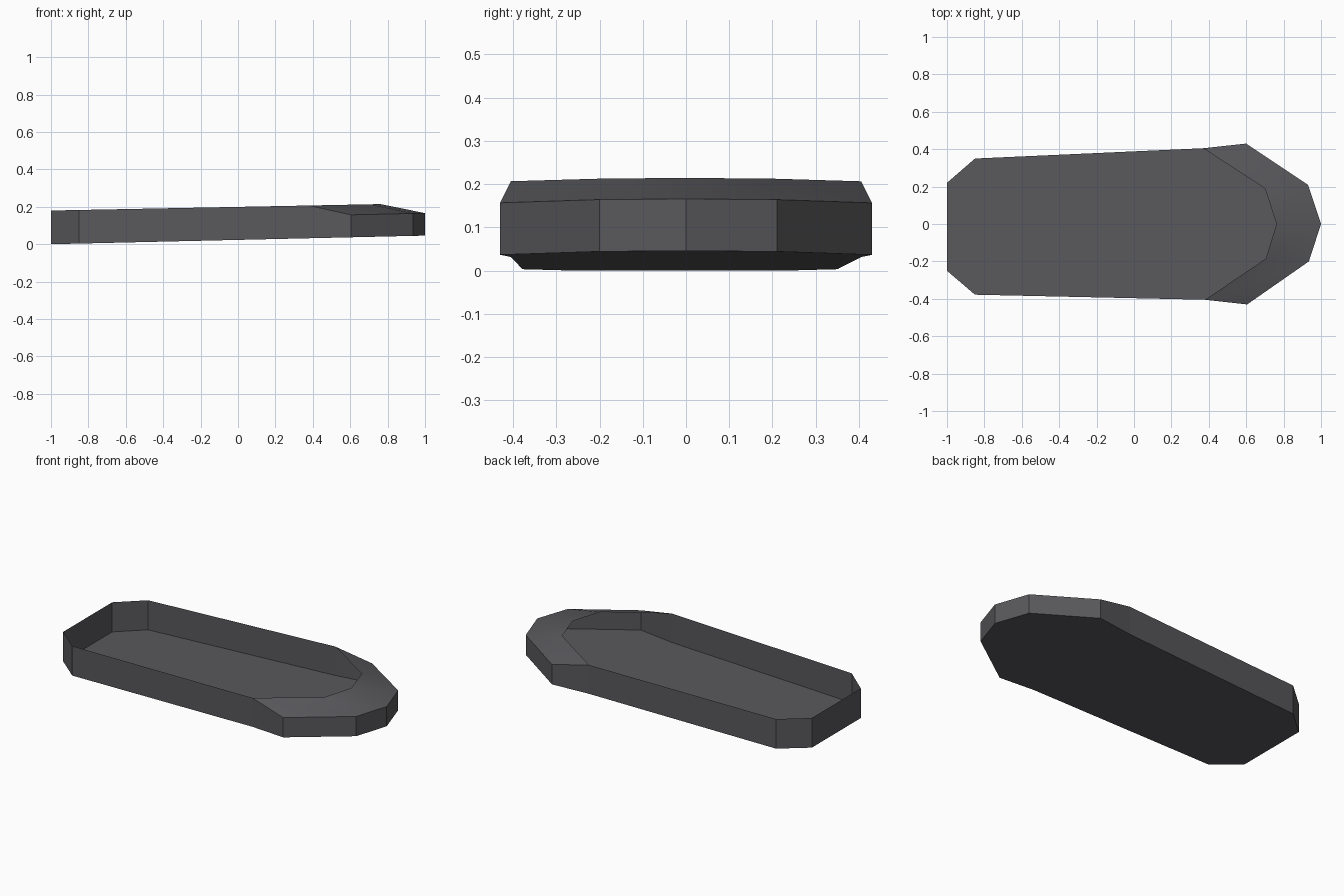
import bpy
import bmesh

cube = bpy.data.objects.get("Cube")
if cube:
    bpy.data.objects.remove(cube, do_unlink=True)

grey = bpy.data.materials.new("dark grey")
grey.use_nodes = True
colour = (0.1, 0.1, 0.109, 1)
grey.diffuse_color = colour
grey.node_tree.nodes["Principled BSDF"].inputs["Base Color"].default_value = colour

# Plan outline, counter-clockwise from the rear right corner
outline = [(-1, -0.25), (-0.85, -0.378), (0.38, -0.405), (0.605, -0.43),
           (0.935, -0.2), (1, 0), (0.93, 0.21), (0.6, 0.43),
           (0.37, 0.405), (-0.85, 0.35), (-1, 0.22)]
NOSE = range(2, 9)  # outline points bordering the sloping lip
# Front edge of the opening, between the two side points
opening = [(0.705, -0.185), (0.762, 0), (0.7, 0.19)]


def floor_z(x):
    return 0.023 * (x + 1)


def rim_z(x):
    return 0.18 + 0.0195 * (x + 1)


def wall_top(x):
    return rim_z(x) if x < 0.5 else floor_z(x) + 0.12


def make_object(name, build):
    bm = bmesh.new()
    build(bm)
    mesh = bpy.data.meshes.new(name)
    bm.to_mesh(mesh)
    bm.free()
    mesh.materials.append(grey)
    obj = bpy.data.objects.new(name, mesh)
    bpy.context.collection.objects.link(obj)
    return obj


# Tilted floor with thin upright walls
def build_tray(bm):
    low = [bm.verts.new((x, y, floor_z(x))) for x, y in outline]
    high = [bm.verts.new((x, y, wall_top(x))) for x, y in outline]
    bm.faces.new(low[::-1])
    n = len(outline)
    for i in range(n):
        j = (i + 1) % n
        bm.faces.new((low[i], low[j], high[j], high[i]))


# Sloping lip from the nose wall up to the opening
def build_lip(bm):
    outer = [bm.verts.new((*outline[i], wall_top(outline[i][0]))) for i in NOSE]
    inner = [bm.verts.new((x, y, rim_z(x))) for x, y in opening]
    right, left = outer[0], outer[-1]
    edge = outer[1:-1]
    bm.faces.new((right, edge[0], edge[1], inner[0]))
    bm.faces.new((inner[0], edge[1], edge[2], inner[1]))
    bm.faces.new((inner[1], edge[2], edge[3], inner[2]))
    bm.faces.new((inner[2], edge[3], edge[4], left))


make_object("tray_shell", build_tray)
lip = make_object("front_lip", build_lip)
bpy.ops.object.select_all(action="DESELECT")
lip.select_set(True)
bpy.context.view_layer.objects.active = lip
bpy.ops.object.shade_smooth_by_angle(angle=0.5)
